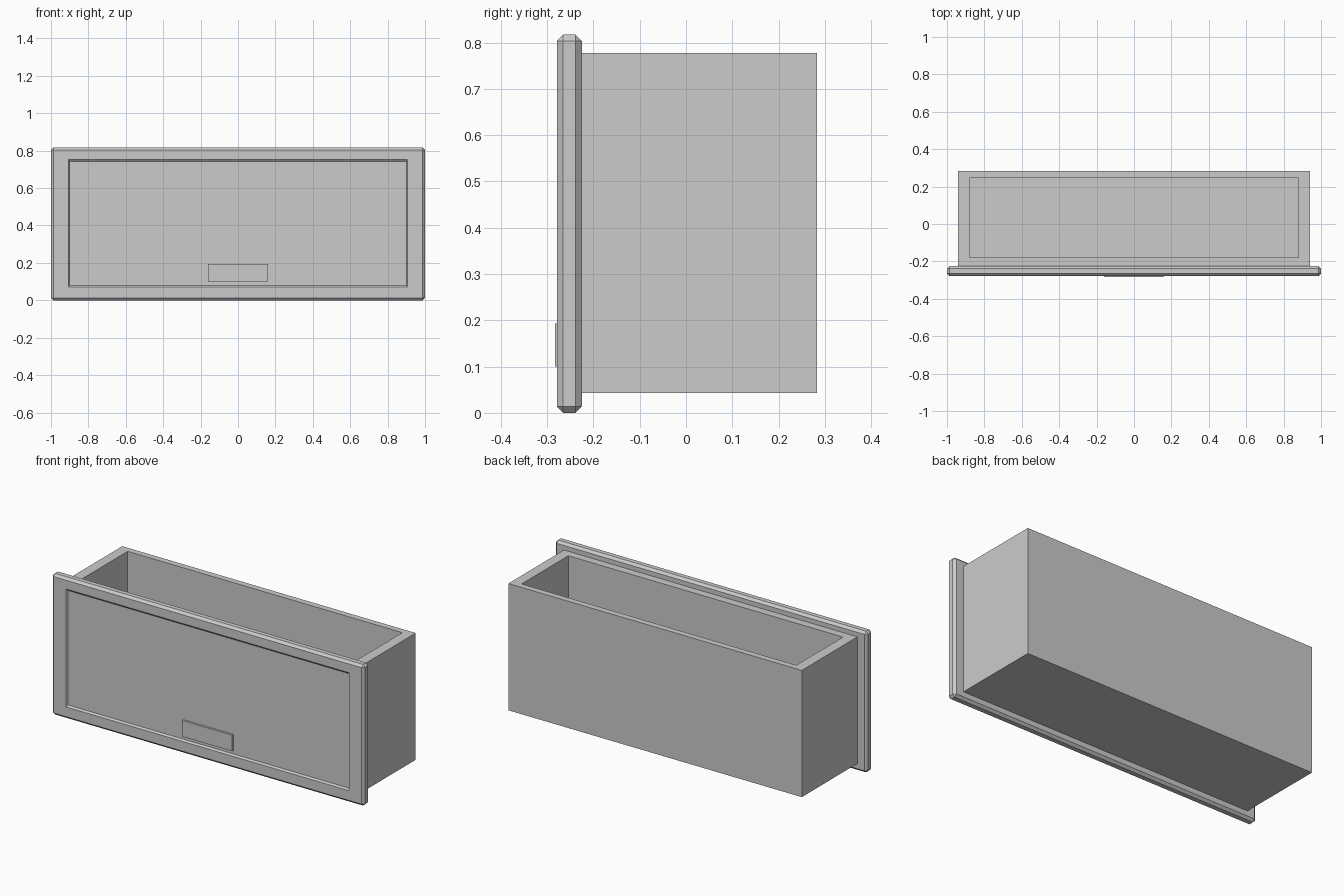
import bpy, bmesh
from mathutils import Vector

cube = bpy.data.objects.get("Cube")
if cube:
    bpy.data.objects.remove(cube, do_unlink=True)

grey = bpy.data.materials.new("plain grey")
grey.use_nodes = True
colour = (0.6, 0.6, 0.6, 1)
grey.diffuse_color = colour
grey.node_tree.nodes["Principled BSDF"].inputs["Base Color"].default_value = colour


def box(name, low, high, edit=None):
    """Box between two corners, with an optional bmesh edit."""
    low, high = Vector(low), Vector(high)
    bm = bmesh.new()
    bmesh.ops.create_cube(bm, size=1)
    for v in bm.verts:
        v.co = (low + high) / 2 + v.co * (high - low)
    if edit:
        edit(bm)
    mesh = bpy.data.meshes.new(name)
    bm.to_mesh(mesh)
    bm.free()
    mesh.materials.append(grey)
    obj = bpy.data.objects.new(name, mesh)
    bpy.context.collection.objects.link(obj)
    return obj


def face_towards(bm, direction):
    bm.normal_update()
    return max(bm.faces, key=lambda f: f.normal.dot(Vector(direction)) * f.calc_area())


def fit(face, low, high):
    """Move the corners of a rectangular face to new limits."""
    centre = face.calc_center_median()
    for v in face.verts:
        for i in range(3):
            if abs(v.co[i] - centre[i]) > 1e-5:
                v.co[i] = high[i] if v.co[i] > centre[i] else low[i]


def inset(bm, face, low, high):
    bmesh.ops.inset_region(bm, faces=[face], thickness=0.01)
    fit(face, low, high)


# Open drawer body: inset the top, then push the cavity down
def hollow(bm):
    top = face_towards(bm, (0, 0, 1))
    rim = ((-0.88, -0.18, 0), (0.88, 0.247, 0))
    inset(bm, top, *rim)
    inset(bm, top, *rim)
    for v in top.verts:
        v.co.z = 0.09


# Front panel: chamfered all round, with a shallow sloped recess
def panel_shape(bm):
    bmesh.ops.bevel(bm, geom=bm.edges[:], offset=0.0135, offset_type='OFFSET',
                    segments=1, affect='EDGES')
    front = face_towards(bm, (0, -1, 0))
    inset(bm, front, (-0.905, 0, 0.07), (0.905, 0, 0.753))
    inset(bm, front, (-0.9, 0, 0.08), (0.9, 0, 0.743))
    for v in front.verts:
        v.co.y += 0.008


box("drawer_body", (-0.94, -0.23, 0.043), (0.94, 0.283, 0.777), hollow)
box("front_panel", (-1, -0.279, 0), (1, -0.225, 0.817), panel_shape)
box("handle_plate", (-0.16, -0.283, 0.1), (0.16, -0.268, 0.193))
